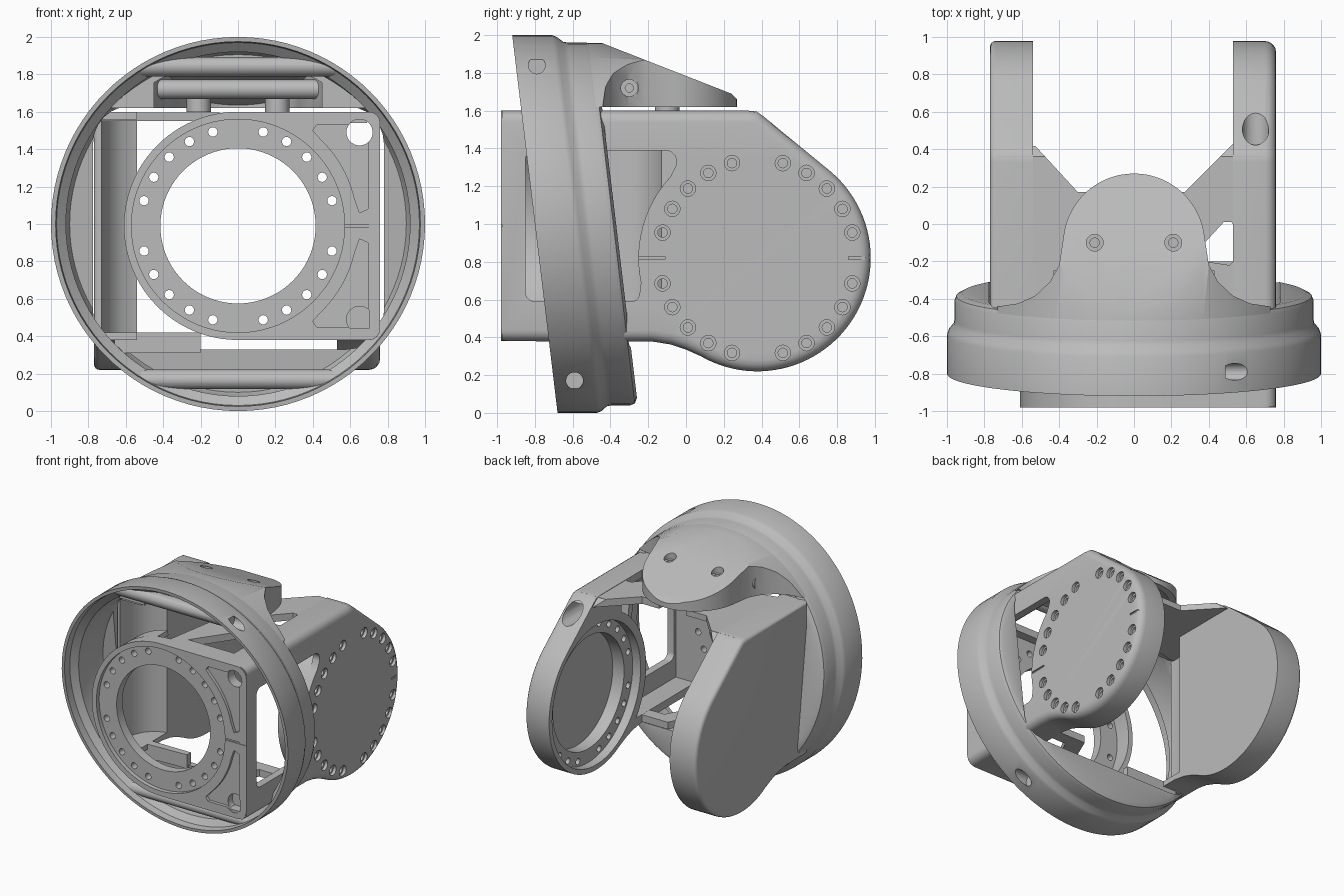
import bpy, bmesh
from math import sin, cos, radians, pi

if "Cube" in bpy.data.objects:
    bpy.data.objects.remove(bpy.data.objects["Cube"], do_unlink=True)

grey = bpy.data.materials.new("plain_grey")
grey.use_nodes = True
grey.diffuse_color = (0.5, 0.5, 0.5, 1)
grey.node_tree.nodes["Principled BSDF"].inputs["Base Color"].default_value = (0.5, 0.5, 0.5, 1)


def arc(cx, cy, r, a0=0, a1=360, n=48):
    full = abs(a1 - a0) == 360
    steps = n if full else n + 1
    return [(cx + r * cos(radians(a0 + (a1 - a0) * i / n)),
             cy + r * sin(radians(a0 + (a1 - a0) * i / n))) for i in range(steps)]


def rounded_box(x0, y0, x1, y1, r):
    return (arc(x1 - r, y1 - r, r, 0, 90, 6) + arc(x0 + r, y1 - r, r, 90, 180, 6)
            + arc(x0 + r, y0 + r, r, 180, 270, 6) + arc(x1 - r, y0 + r, r, 270, 360, 6))


def place(axis, p, d):
    if axis == 'x':
        return (d, p[0], p[1])
    if axis == 'y':
        return (p[0], d, p[1])
    return (p[0], p[1], d)


def finish(name, bm):
    bmesh.ops.recalc_face_normals(bm, faces=bm.faces)
    mesh = bpy.data.meshes.new(name)
    bm.to_mesh(mesh)
    bm.free()
    mesh.materials.append(grey)
    ob = bpy.data.objects.new(name, mesh)
    bpy.context.collection.objects.link(ob)
    return ob


def solid(name, *pieces, bevel=0):
    """Each piece is (axis, profile, start, end); bevel rounds the end face."""
    bm = bmesh.new()
    for axis, prof, lo, hi in pieces:
        a = [bm.verts.new(place(axis, p, lo)) for p in prof]
        b = [bm.verts.new(place(axis, p, hi)) for p in prof]
        bm.faces.new(a)
        end = bm.faces.new(b)
        for i in range(len(prof)):
            j = (i + 1) % len(prof)
            bm.faces.new((a[i], a[j], b[j], b[i]))
        if bevel:
            bmesh.ops.recalc_face_normals(bm, faces=bm.faces)
            bmesh.ops.bevel(bm, geom=list(end.edges), offset=bevel, segments=4,
                            profile=0.5, affect='EDGES', clamp_overlap=True)
    return finish(name, bm)


def boolean(ob, cutter, op='DIFFERENCE'):
    mod = ob.modifiers.new("carve", 'BOOLEAN')
    mod.operation, mod.solver, mod.object = op, 'EXACT', cutter
    bpy.context.view_layer.objects.active = ob
    bpy.ops.object.modifier_apply(modifier=mod.name)


def carve(ob, *pieces, op='DIFFERENCE'):
    cutter = solid("cutter", *pieces)
    cutter.hide_render = True
    boolean(ob, cutter, op)
    bpy.data.objects.remove(cutter, do_unlink=True)


def bolt_circle(axis, cx, cy, r, lo, hi):
    return [(axis, arc(cx + 0.52 * cos(radians(a)), cy + 0.52 * sin(radians(a)), r, n=16), lo, hi)
            for a in range(0, 360, 15) if a % 90]


parts = []
CY, CZ = 0.378, 0.82  # centre of the arm discs

# Tilted stepped ring with an inward back flange
section = [(1, -0.8), (1, -0.59), (0.99, -0.565), (0.965, -0.535), (0.96, -0.51), (0.96, -0.41),
           (0.95, -0.385), (0.92, -0.37), (0.5, -0.37), (0.5, -0.42), (0.9, -0.42),
           (0.92, -0.46), (0.92, -0.7), (0.97, -0.74), (0.975, -0.8)]
bm = bmesh.new()
N = 96
loops = []
for i in range(N):
    a = 2 * pi * i / N
    loops.append([bm.verts.new((r * cos(a), y - 0.12 * r * sin(a), 1 + r * sin(a))) for r, y in section])
for i in range(N):
    p, q = loops[i], loops[(i + 1) % N]
    for k in range(len(section)):
        m = (k + 1) % len(section)
        bm.faces.new((p[k], p[m], q[m], q[k]))
ring = finish("tilted_ring", bm)
carve(ring, ('y', rounded_box(-0.775, 0.33, 0.78, 1.63, 0.2), -0.6, 0))
parts.append(ring)

# Sloped tongue cap on top, hollow below
half = [(0.8, -0.54), (0.8, -0.45), (0.72, -0.44), (0.62, -0.425), (0.53, -0.385),
        (0.45, -0.31), (0.4, -0.22)]
tongue = half + arc(0, -0.11, 0.38, 5, 175, 28) + [(-x, y) for x, y in reversed(half)]
cap = solid("tongue_cap", ('z', tongue, 1.62, 2.2))
carve(cap, ('x', [(-0.6, 1.5), (0.27, 1.5), (0.27, 1.66), (0.24, 1.69), (-0.45, 1.96), (-0.6, 1.97)], -1, 1),
      op='INTERSECT')
carve(cap, ('y', arc(0, 1, 0.957, n=96), -1, 1), op='INTERSECT')
inner = [(0.45, -0.56), (0.45, -0.39), (0.37, -0.22)] + arc(0, -0.11, 0.33, 5, 175, 20) \
    + [(-0.37, -0.22), (-0.45, -0.39), (-0.45, -0.56)]
hollow = solid("hollow", ('z', inner, 1.4, 2))
hollow.hide_render = True
carve(hollow, ('x', [(-0.7, 1.45), (0.4, 1.45), (0.4, 1.57), (-0.45, 1.88), (-0.7, 1.9)], -1, 1),
      op='INTERSECT')
carve(hollow, ('y', arc(0, 1, 0.88, n=64), -1, 1), op='INTERSECT')
boolean(cap, hollow)
boolean(ring, hollow)
bpy.data.objects.remove(hollow, do_unlink=True)
parts.append(cap)

# Screw bosses under the cap, drilled through
bosses = solid("cap_bosses", *[('z', arc(s * 0.21, -0.1, 0.065, n=24), 1.6, 1.76) for s in (1, -1)])
for ob in (cap, bosses):
    carve(ob, *[('z', arc(s * 0.21, -0.1, 0.025, n=20), 1.5, 2) for s in (1, -1)])
carve(cap, *[('z', arc(s * 0.21, -0.1, 0.045, n=20), 1.79, 2) for s in (1, -1)])
parts.append(bosses)

# Clamp rods across the ring and cap, entered by a bore on the left side
for name, y, z, reach, host in (("upper_rod", -0.79, 1.84, 0.57, ring),
                                ("lower_rod", -0.59, 0.17, 0.57, ring),
                                ("cap_rod", -0.3, 1.72, 0.43, cap)):
    rod = solid(name, ('x', arc(y, z, 0.052, n=32), -reach, reach))
    carve(rod, ('y', arc(0, 1, 0.985, n=96), -1, 1), op='INTERSECT')
    for ob in (host, rod):
        carve(ob, ('x', arc(y, z, 0.045, n=24), reach - 0.08, 0.9))
    carve(rod, ('x', arc(y, z, 0.022, n=16), reach - 0.14, 0.9))
    parts.append(rod)


# Arm side profile in y and z
def arm_profile(front):
    return ([(front, 0.38), (front, 1.6), (0.33, 1.6), (0.375, 1.595), (0.41, 1.57)]
            + arc(CY, CZ, 0.6, 50, -120, 48)
            + [(0.0, 0.335), (-0.08, 0.362), (-0.18, 0.378)])


# Left arm: cup-shaped disc with bolt circle and side window
left = solid("left_arm", ('x', arm_profile(-1.15), 0.53, 0.76), bevel=0.06)
carve(left, ('x', [(-1.3, 0.2), (-0.975, 0.2), (-0.975, 1.8), (-1.3, 1.8)], 0.3, 0.9))
cavity = [(-1.1, 0.44), (-1.1, 1.54), (0.06, 1.54)] + arc(CY, CZ, 0.63, 120, 217, 16)
carve(left, ('x', cavity, 0.4, 0.7))
window = arc(-0.8, 1.34, 0.05, 180, 90, 5) + arc(-0.11, 1.33, 0.06, 90, -20, 6) \
    + arc(CY, CZ, 0.63, 137, 192, 14) + arc(-0.29, 0.635, 0.045, 0, -90, 5) \
    + arc(-0.8, 0.64, 0.05, 270, 180, 5)
carve(left, ('x', window, 0.6, 0.9))
carve(left, ('x', arc(CY, CZ, 0.56, n=64), 0.4, 0.6))
carve(left, ('x', arc(CY, CZ, 0.45, n=64), 0.4, 0.7))
carve(left, *bolt_circle('x', CY, CZ, 0.025, 0.5, 0.9))
carve(left, *bolt_circle('x', CY, CZ, 0.041, 0.735, 0.9))
carve(left, ('y', arc(0.65, 1.49, 0.07, n=32), -1.1, 0.9))
carve(left, *[('x', [(a, 0.813), (b, 0.813), (b, 0.827), (a, 0.827)], 0.75, 0.8)
              for a, b in ((-0.25, -0.11), (0.86, 0.95))])
parts.append(left)

# Front plate: round mount joined to a square side
outline = arc(0, 0.99, 0.61, 90, 270, 48) + arc(0.68, 0.46, 0.08, 270, 360, 8) \
    + arc(0.68, 1.52, 0.08, 0, 90, 8)
plate = solid("front_plate", ('y', outline, -0.98, -0.87))
carve(plate, ('y', arc(0, 0.99, 0.57, n=80), -1.1, -0.945))
carve(plate, ('y', arc(0, 0.99, 0.415, n=80), -1.1, -0.5))
carve(plate, *bolt_circle('y', 0, 0.99, 0.025, -1.1, -0.5))
for s in (1, -1):
    pocket = [(0.42, 0.99 + s * 0.54), (0.67, 0.99 + s * 0.54), (0.695, 0.99 + s * 0.51),
              (0.695, 0.99 + s * 0.09), (0.65, 0.99 + s * 0.07)] \
        + [(x, 0.99 + s * (z - 0.99)) for x, z in arc(0, 0.99, 0.64, 13, 46, 10)] \
        + [(0.4, 0.99 + s * 0.51)]
    carve(plate, ('y', pocket, -1.1, -0.955))
carve(plate, ('y', arc(0.65, 1.49, 0.07, n=32), -1.1, -0.5))
carve(plate, ('y', arc(0.65, 0.49, 0.07, n=32), -1.1, -0.9))
carve(plate, ('y', [(0.56, 0.983), (0.8, 0.983), (0.8, 0.997), (0.56, 0.997)], -1.1, -0.97))
parts.append(plate)

# Short half collar behind the round mount
collar = arc(0, 0.99, 0.608, 100, 260, 40) + arc(0, 0.99, 0.57, 260, 100, 40)
parts.append(solid("mount_collar", ('y', collar, -0.88, -0.74)))

# Left roof and floor webs with openings, roof trimmed to the arm slope
slope = ('x', [(0.36, 1.595), (0.75, 1.28), (0.75, 1.7), (0.36, 1.7)], -1, 1)
roof = solid("left_roof", ('z', [(0, -0.9), (0.69, -0.9), (0.69, 0.43), (0.53, 0.43), (0.27, 0.17),
                                 (0.12, 0.17), (0.1, -0.3)], 1.54, 1.597))
carve(roof, ('z', [(0.38, -0.2), (0.51, -0.22), (0.555, -0.18), (0.555, -0.03), (0.52, 0.01),
                   (0.48, 0.01), (0.36, -0.12)], 1.4, 1.7),
      ('z', [(0.12, -0.8), (0.62, -0.8), (0.62, -0.4), (0.4, -0.4)], 1.4, 1.7))
floor = solid("left_floor", ('z', [(0, -0.9), (0.69, -0.9), (0.69, -0.1), (0.55, -0.1), (0.53, -0.2),
                                   (0.3, -0.2)], 0.383, 0.44))
carve(floor, ('z', [(0.14, -0.8), (0.62, -0.8), (0.62, -0.3), (0.4, -0.3)], 0.3, 0.6))

# Right arm: plain outer face, hollow towards the front
right = solid("right_arm", ('x', arm_profile(-0.45), -0.54, -0.77), bevel=0.03)
carve(right, ('z', [(-0.73, -0.7), (-0.73, -0.38), (-0.715, -0.29), (-0.68, -0.22), (-0.62, -0.16),
                    (-0.54, -0.13), (-0.4, -0.12), (-0.4, -0.7)], 0.42, 1.56))
right_roof = solid("right_roof", ('z', [(-0.735, -0.43), (-0.1, -0.3), (-0.12, 0.17), (-0.3, 0.17),
                                        (-0.53, 0.42), (-0.735, 0.42)], 1.55, 1.597))
for ob in (roof, right_roof):
    carve(ob, slope)
lip = solid("right_lower_lip", ('z', [(-0.66, -0.38), (-0.2, -0.36), (-0.2, -0.31), (-0.66, -0.31)], 0.31, 0.42))
parts += [roof, floor, right, right_roof, lip]

for ob in parts:
    bpy.ops.object.select_all(action='DESELECT')
    ob.select_set(True)
    bpy.context.view_layer.objects.active = ob
    bpy.ops.object.shade_smooth_by_angle(angle=radians(32))
